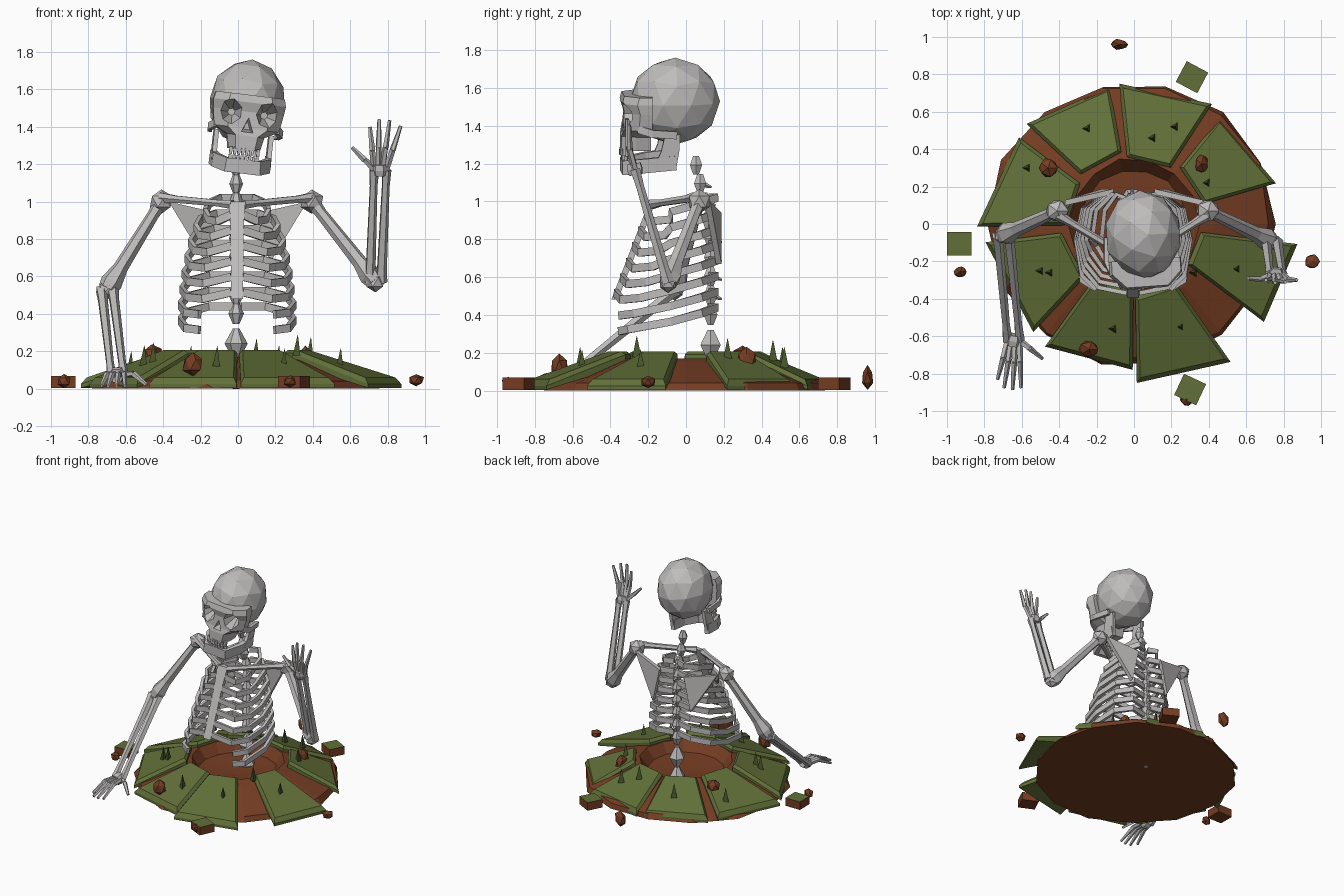
import bpy, bmesh, math, random
from mathutils import Vector as V, Matrix as M

if "Cube" in bpy.data.objects:
    bpy.data.objects.remove(bpy.data.objects["Cube"])

random.seed(4)


def material(name, rgb):
    m = bpy.data.materials.new(name)
    m.diffuse_color = (*rgb, 1)
    m.use_nodes = True
    m.node_tree.nodes["Principled BSDF"].inputs["Base Color"].default_value = m.diffuse_color
    return m


BONE = material("bone grey", (0.52, 0.505, 0.50))
GRASS = material("turf green", (0.12, 0.16, 0.04))
BLADE = material("dark grass", (0.065, 0.095, 0.025))
DIRT = material("soil brown", (0.18, 0.047, 0.017))


def finish(name, bm, mats, xf=None):
    bmesh.ops.recalc_face_normals(bm, faces=bm.faces)
    if xf:
        bm.transform(xf)
    me = bpy.data.meshes.new(name)
    bm.to_mesh(me)
    bm.free()
    ob = bpy.data.objects.new(name, me)
    bpy.context.collection.objects.link(ob)
    for m in mats:
        me.materials.append(m)
    return ob


def solids(name, parts, mat, xf=None):
    """Each part is a list of rings that are skinned and capped."""
    bm = bmesh.new()
    for rings in parts:
        vs = [[bm.verts.new(p) for p in r] for r in rings]
        n = len(vs[0])
        for a, b in zip(vs, vs[1:]):
            for i in range(n):
                j = (i + 1) % n
                bm.faces.new((a[i], a[j], b[j], b[i]))
        bm.faces.new(vs[0][::-1])
        bm.faces.new(vs[-1])
    return finish(name, bm, [mat], xf)


def rod(a, b, stops, n=6):
    """Faceted rod from a to b; stops are (fraction, radius)."""
    a, b = V(a), V(b)
    q = (b - a).to_track_quat('Z', 'Y')
    return [[a.lerp(b, t) + q @ V((r * math.cos(k * math.tau / n), r * math.sin(k * math.tau / n), 0))
             for k in range(n)] for t, r in stops]


def band(path, h, t):
    """Flat strap following a path, standing upright."""
    path = [V(p) for p in path]
    rings = []
    for i, p in enumerate(path):
        d = (path[min(i + 1, len(path) - 1)] - path[max(i - 1, 0)]).normalized()
        u = (V((0, 0, 1)) - d * d.z).normalized()
        s = d.cross(u) * t / 2
        u = u * h / 2
        rings.append([p + s + u, p - s + u, p - s - u, p + s - u])
    return rings


def box(c, s):
    x, y, z = (k / 2 for k in s)
    return [[V(c) + V((i * x, j * y, k * z)) for i, j in ((-1, -1), (1, -1), (1, 1), (-1, 1))] for k in (-1, 1)]


def ball(name, c, s, sub, mat, jitter=0, xf=None):
    bm = bmesh.new()
    bmesh.ops.create_icosphere(bm, subdivisions=sub, radius=1)
    for v in bm.verts:
        v.co *= 1 - jitter * random.random()
        v.co = V(c) + V([v.co[k] * s[k] for k in range(3)])
    return finish(name, bm, [mat], xf)


# ---- Soil mound with a sunken pit
profile = [(.77, 0), (.73, .04), (.43, .15), (.35, .17), (.29, .09), (.05, .07)]
N = 14
rings = []
for r, z in profile:
    ring = []
    for k in range(N):
        a = k * math.tau / N
        f = r * (1 + (random.uniform(-.03, .03) if r > .1 else 0))
        ring.append(V((f * math.cos(a), f * math.sin(a), z)))
    rings.append(ring)
solids("soil_mound", [rings], DIRT)

# ---- Broken turf slabs: start angle, end angle, outer radius at each
def slope(r):
    return .2 - .16 * (r - .38) / .42


slabs = [(57, 96, .765, .755), (16, 51, .79, .73), (-37, -7, .87, .88), (-89, -55, .85, .90),
         (-126, -90.5, .81, .78), (187, 227, .80, .79), (143, 181, .77, .84), (100, 137, .745, .785)]
for i, (a0, a1, r0, r1) in enumerate(slabs):
    inner = .36 + .03 * (i % 2)
    quad = [(a0, inner), (a0, r0), (a1, r1), (a1, inner)]
    pts = [V((r * math.cos(math.radians(a)), r * math.sin(math.radians(a)), 0)) for a, r in quad]
    mid = sum(pts, V()) / 4
    zs = [.195, .03, .03, .195]
    low = [p + V((0, 0, max(.004, z - .06))) for p, z in zip(pts, zs)]
    edge = [p + V((0, 0, z - .005)) for p, z in zip(pts, zs)]
    top = [p.lerp(mid, .1) + V((0, 0, z + (.012 if z > .1 else .03))) for p, z in zip(pts, zs)]
    solids(f"turf_slab_{i}", [[low, edge, top]], GRASS)

# ---- Grass blades
spots = [(-.25, .51), (.1, .46), (.22, .52), (.39, .22), (-.57, .3), (-.5, -.25), (-.45, -.26),
         (-.11, -.56), (.25, -.55), (.32, -.26), (.55, -.24)]
solids("grass_blades", [rod((x, y, slope(math.hypot(x, y)) - .01), (x, y, slope(math.hypot(x, y)) + .1),
                            [(0, .027), (1, .001)], 3) for x, y in spots], BLADE)

# ---- Soil clods
clods = [((-.08, .96, .07), (.055, .035, .07)), ((.953, -.2, .045), (.05, .045, .04)),
         ((-.93, -.255, .04), (.04, .035, .04)), ((.28, -.94, .04), (.04, .04, .035)),
         ((-.46, .30, .19), (.06, .06, .05)), ((.36, .32, .17), (.045, .06, .07)),
         ((-.24, -.67, .13), (.065, .055, .075))]
for i, (c, s) in enumerate(clods):
    ball(f"soil_clod_{i}", c, s, 1, DIRT, .2)

# ---- Loose turf blocks, green on top
for i, (x, y, a) in enumerate([(-.935, -.105, 0), (.31, .785, -28), (.30, -.885, -25)]):
    b = solids(f"turf_block_{i}", [box((0, 0, .036), (.13, .125, .065))], DIRT,
               M.Translation((x, y, 0)) @ M.Rotation(math.radians(a), 4, 'Z'))
    b.data.materials.append(GRASS)
    for f in b.data.polygons:
        f.material_index = int(f.normal.z > .5)

# ---- Spine of stacked double cones with rear spikes
parts, z = [], .08
while z < 1.27:
    t = min(1, z / 1.0)
    r = .062 if z < .4 else .045 - .008 * t
    h = r * 1.3
    y = .13 if z < .85 else .13 - .09 * (z - .85) / .4
    parts.append(rod((-.01, y, z - h), (-.01, y, z + h), [(0, .018), (.5, r), (1, .018)]))
    if .42 < z < 1.1:
        parts.append(rod((-.01, y, z), (-.01, y + .06, z - .02), [(0, .022), (1, .005)], 4))
    z += h + (.08 if z < .3 else .048)
solids("spine", parts, BONE)

# ---- Rib cage
def chest(z):
    return -.18 - .2 * (1 - z) / .52


widths = [.17, .22, .25, .27, .285, .295, .305, .305]
parts = []
for i, w in enumerate(widths):
    zb = 1.02 - .083 * i
    yf = chest(zb - .1)
    for s in (-1, 1):
        path = [(.02, .13, zb), (.5 * w, .16, zb), (.88 * w, .08, zb - .03), (w, -.08, zb - .075),
                (.9 * w, yf + .13, zb - .115)]
        if i < 6:
            path += [(.62 * w, yf + .03, zb - .125), (.03, yf, zb - .09)]
        else:
            path += [(.2, -.35, zb - .125)]
        parts.append(band([(s * x - .005, y, z) for x, y, z in path], .042, .024))
solids("ribs", parts, BONE)
solids("breastbone", [[[V((x * w - .005, chest(z) + y, z)) for x, y in ((-1, -.015), (1, -.015), (1, .02), (-1, .02))]
                       for z, w in ((.48, .032), (.86, .035), (1.0, .045))]], BONE)

# ---- Collar bones, shoulder blades, shoulder joints
SH = {-1: V((-.41, .07, 1.0)), 1: V((.395, .07, 1.0))}
for s, side in ((-1, "right"), (1, "left")):
    solids(f"{side}_collar_bone", [rod((s * .03, -.18, .985), SH[s] + V((0, -.02, .02)),
                                       [(0, .028), (.2, .02), (.8, .022), (1, .032)])], BONE)
    tri = [V((s * .37, .11, 1.0)), V((s * .11, .17, .94)), V((s * .17, .17, .67))]
    solids(f"{side}_shoulder_blade", [[[p + V((0, d, 0)) for p in tri] for d in (-.012, .018)]], BONE)
    ball(f"{side}_shoulder_joint", SH[s], (.068, .065, .065), 1, BONE)

# ---- Arms: upper bone, paired forearm bones, fingers
UP = [(0, .04), (.15, .032), (.75, .04), (.92, .06), (1, .05)]
FORE = [(0, .034), (.12, .028), (.85, .022), (1, .028)]
arms = [("right", -1, V((-.70, -.06, .53)), V((-.645, -.62, .075)), V((.03, 0, 0)),
         [(-.73, -.83, .014), (-.695, -.875, .012), (-.65, -.885, .012), (-.605, -.875, .014), (-.49, -.72, .02)],
         V((0, 0, .03))),
        ("left", 1, V((.735, -.095, .57)), V((.76, -.27, 1.17)), V((.03, 0, 0)),
         [(.705, -.30, 1.40), (.755, -.315, 1.44), (.81, -.31, 1.435), (.87, -.30, 1.405), (.61, -.29, 1.29)],
         V((0, -.015, 0)))]
for side, s, elbow, wrist, off, tips, lift in arms:
    solids(f"{side}_upper_arm", [rod(SH[s], elbow, UP)], BONE)
    ball(f"{side}_elbow", elbow, (.055, .05, .055), 1, BONE)
    solids(f"{side}_forearm", [rod(elbow + off * k, wrist + off * k * 1.1, FORE, 5) for k in (-1, 1)], BONE)
    fingers = []
    for k, tip in enumerate(tips):
        tip = V(tip)
        start = wrist + off * ((k - 1.5) * .7 if k < 4 else (1 if s < 0 else -1))
        knuckle = start.lerp(tip, .45) + lift
        fingers.append(rod(start, knuckle, [(0, .018), (1, .016)], 5))
        fingers.append(rod(knuckle, tip, [(0, .017), (1, .01)], 5))
    d = (V(tips[1]) - wrist).normalized() * .03
    fingers.append(rod(wrist - d, wrist + d, [(0, .038), (.5, .045), (1, .04)]))
    solids(f"{side}_hand", fingers, BONE)

# ---- Skull, built upright then tilted and turned
HEAD = M.Translation((.045, -.06, 1.5)) @ M.Rotation(math.radians(4), 4, 'Z') @ M.Rotation(math.radians(7), 4, 'Y')
cranium = ball("cranium", (0, 0, .03), (.205, .238, .232), 2 + 1, BONE, 0, HEAD)
bpy.data.objects.remove(cranium)
cranium = ball("cranium", (0, 0, .03), (.206, .24, .232), 2, BONE, 0, HEAD)

levels = [(-.225, .085, -.285), (-.15, .10, -.285), (-.11, .175, -.275), (-.02, .19, -.27),
          (.03, .195, -.285), (.07, .185, -.275)]
face = solids("face", [[[V((x * w, y, z)) for x, y in ((-1, -.13), (-1, f + .075), (-.6, f), (.6, f),
                                                      (1, f + .075), (1, -.13))] for z, w, f in levels]], BONE, HEAD)

# Eye and nose hollows
cut = [rod((s * .112, -.36, -.03), (s * .088, -.15, -.03), [(0, .10), (1, .02)], 7) for s in (-1, 1)]
cut.append([[V((0, y, -.095 + .05 * k)), V((-.036 * k, y, -.095 - .04 * k)), V((.036 * k, y, -.095 - .04 * k))]
            for y, k in ((-.36, 1.25), (-.2, .5))])
cutter = solids("hollow_cutter", cut, BONE, HEAD)
cutter.hide_render = True
cutter.hide_viewport = True
for ob in (cranium, face):
    m = ob.modifiers.new("hollows", 'BOOLEAN')
    m.operation, m.solver, m.object = 'DIFFERENCE', 'EXACT', cutter

# Cheek arches
solids("cheek_arches", [band([(s * .165, -.2, -.1), (s * .19, -.13, -.12), (s * .18, .0, -.13)], .04, .025)
                        for s in (-1, 1)], BONE, HEAD)

# Jaw: curved body and two upright branches
jaw = [band([(-.148, 0, -.28), (-.14, -.14, -.295), (-.085, -.265, -.315), (.085, -.265, -.315),
             (.14, -.14, -.295), (.148, 0, -.28)], .075, .035)]
jaw += [[[V((s * x, y, z)) for x, y in ((.135, a), (.16, a), (.16, b), (.135, b))]
         for z, a, b in ((-.31, -.12, .0), (-.22, -.08, .015), (-.13, -.06, .02))] for s in (-1, 1)]
solids("jaw", jaw, BONE, HEAD)

# Teeth along the two gum lines
teeth = []
for k in range(8):
    x = (k - 3.5) * .021
    y = -.282 + 5 * x * x
    teeth.append(box((x, y, -.235), (.016, .018, .04)))
    teeth.append(box((x, y + .01, -.275), (.016, .018, .035)))
solids("teeth", teeth, BONE, HEAD)
